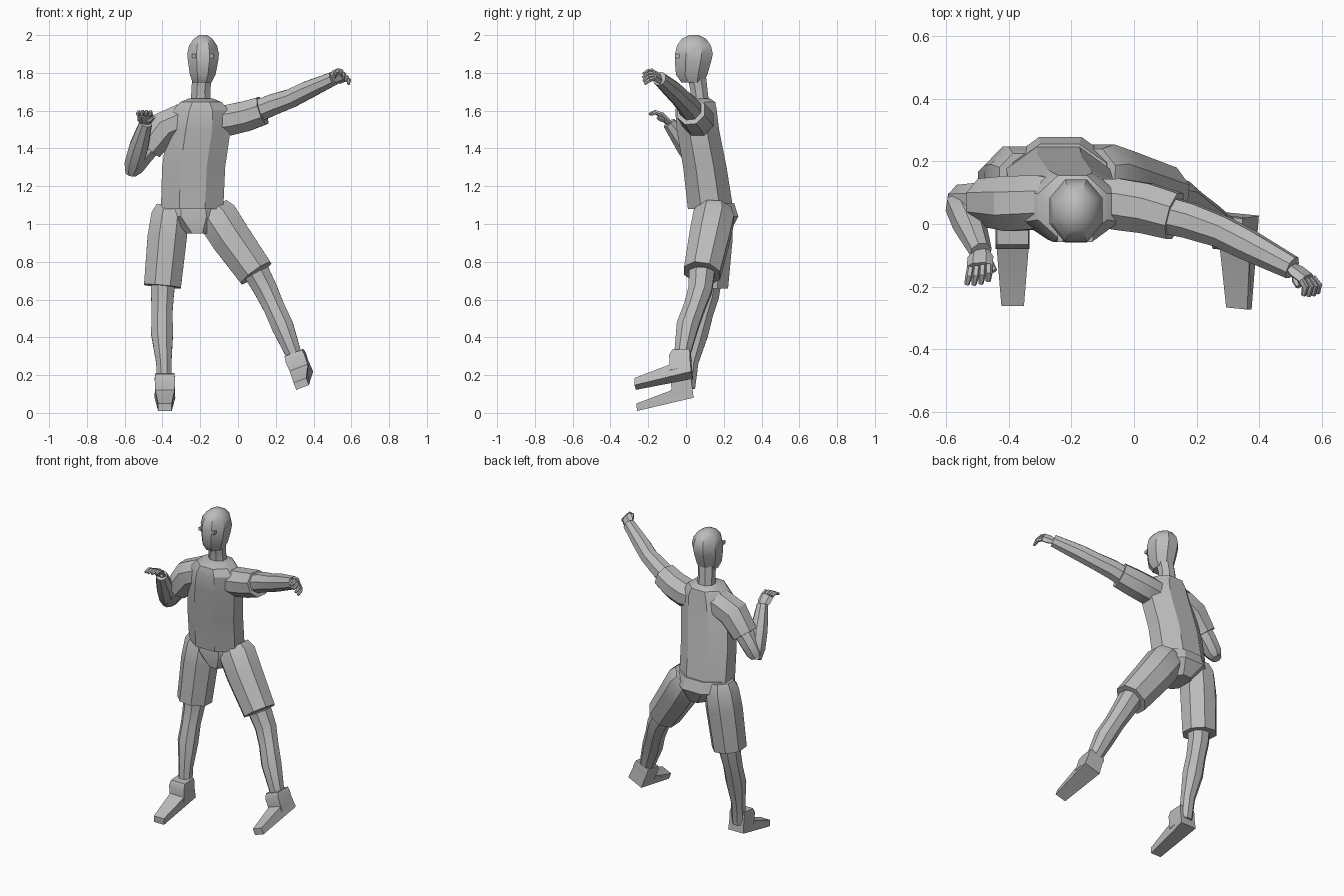
import bpy, bmesh, math
from mathutils import Vector, Matrix

cube = bpy.data.objects.get("Cube")
if cube:
    bpy.data.objects.remove(cube)

grey = bpy.data.materials.new("plain_grey")
grey.use_nodes = True
colour = (0.5, 0.5, 0.5, 1)
grey.diffuse_color = colour
grey.node_tree.nodes["Principled BSDF"].inputs["Base Color"].default_value = colour


def finish(name, bm):
    bmesh.ops.recalc_face_normals(bm, faces=bm.faces)
    mesh = bpy.data.meshes.new(name)
    bm.to_mesh(mesh)
    bm.free()
    mesh.materials.append(grey)
    obj = bpy.data.objects.new(name, mesh)
    bpy.context.collection.objects.link(obj)
    bpy.ops.object.select_all(action='DESELECT')
    obj.select_set(True)
    bpy.context.view_layer.objects.active = obj
    bpy.ops.object.shade_smooth_by_angle(angle=math.radians(32))
    return obj


def skin(name, loops):
    """Join rings of points into a closed tube."""
    bm = bmesh.new()
    rings = [[bm.verts.new(p) for p in loop] for loop in loops]
    n = len(rings[0])
    for a, b in zip(rings, rings[1:]):
        for i in range(n):
            j = (i + 1) % n
            bm.faces.new((a[i], a[j], b[j], b[i]))
    bm.faces.new(rings[0])
    bm.faces.new(rings[-1])
    return finish(name, bm)


def ring(centre, u, v, ru, rv, sides):
    grow = 1 / math.cos(math.pi / sides)
    angles = [2 * math.pi * (i + 0.5) / sides for i in range(sides)]
    return [centre + grow * (u * ru * math.cos(a) + v * rv * math.sin(a)) for a in angles]


def stack(name, rows, sides=8):
    """Level rings: x, y, z, half width, half depth."""
    X, Y = Vector((1, 0, 0)), Vector((0, 1, 0))
    return skin(name, [ring(Vector(r[:3]), X, Y, r[3], r[4], sides) for r in rows])


def limb(name, rows, sides=8, ref=(0, 1, 0), flat=1.0):
    """Rings square to a path: x, y, z, radius."""
    pts = [Vector(r[:3]) for r in rows]
    loops = []
    for i, p in enumerate(pts):
        t = (pts[min(i + 1, len(pts) - 1)] - pts[max(i - 1, 0)]).normalized()
        u = t.cross(Vector(ref)).normalized()
        v = u.cross(t)
        loops.append(ring(p, u, v, rows[i][3] * flat, rows[i][3], sides))
    return skin(name, loops)


# Head and neck
stack("head", [(-.19, .035, 1.75, .05, .06), (-.187, .03, 1.79, .068, .083),
               (-.185, .037, 1.86, .08, .096), (-.185, .042, 1.9, .084, .1),
               (-.185, .042, 1.945, .074, .09), (-.185, .042, 1.98, .05, .064),
               (-.185, .042, 2.0, .02, .026)])
stack("neck", [(-.197, .075, 1.62, .056, .05), (-.197, .07, 1.7, .05, .045),
               (-.19, .055, 1.79, .052, .05)])
for side, x in (("right", -.235), ("left", -.14)):
    stack(side + "_eye", [(x, -.04, 1.88, .009, .018), (x, -.04, 1.9, .009, .018)], 4)

# Shirt body and hips
stack("shirt", [(-.243, .13, 1.08, .165, .12), (-.235, .1, 1.3, .167, .115),
                (-.207, .063, 1.5, .168, .112), (-.196, .053, 1.6, .15, .11),
                (-.196, .055, 1.645, .11, .1), (-.197, .068, 1.665, .062, .058)])
stack("hips", [(-.237, .15, 1.11, .15, .105), (-.235, .157, 1.04, .165, .12),
               (-.215, .14, .95, .065, .09)])

# Sleeves
limb("right_sleeve", [(-.22, .07, 1.56, .07), (-.3, .07, 1.55, .085),
                      (-.39, .065, 1.51, .088), (-.475, .07, 1.4, .075)])
limb("left_sleeve", [(-.17, .07, 1.54, .07), (-.05, .063, 1.55, .082),
                     (.04, .05, 1.57, .08), (.13, .025, 1.6, .075)])

# Arms
limb("right_upper_arm", [(-.42, .07, 1.47, .06), (-.5, .075, 1.37, .055),
                         (-.55, .075, 1.3, .05), (-.565, .08, 1.27, .03)])
limb("right_forearm", [(-.565, .085, 1.265, .03), (-.552, .06, 1.32, .048),
                       (-.525, 0, 1.41, .05), (-.488, -.09, 1.535, .033)])
limb("left_arm", [(.06, .04, 1.58, .06), (.18, .01, 1.63, .056), (.28, -.025, 1.665, .05),
                  (.36, -.065, 1.705, .048), (.505, -.14, 1.77, .036)])


# Hands: a flat palm, four curled fingers and a thumb
def hand(side, wrist, knuckle, bend, tip, across, thumb):
    w, k, b, t, a, th = (Vector(p) for p in (wrist, knuckle, bend, tip, across, thumb))
    a.normalize()
    limb(side + "_palm", [(*w, .024), (*w.lerp(k, .4), .036), (*k, .036)],
         6, tuple(a), .45)
    for i in range(4):
        off = a * (i - 1.5) * .021
        reach = 1 - .08 * abs(i - 1.5)
        limb(f"{side}_finger_{i + 1}",
             [(*(k + off * .9), .011), (*(k + (b - k) * reach + off), .0105),
              (*(k + (t - k) * reach + off * 1.1), .007)], 6, tuple(a))
    limb(side + "_thumb", [(*w.lerp(k, .3), .013), (*w.lerp(th, .7), .012), (*th, .008)],
         6, tuple(a))


hand("right", (-.488, -.085, 1.53), (-.492, -.135, 1.58), (-.495, -.165, 1.593),
     (-.5, -.195, 1.58), (1, .15, 0), (-.445, -.15, 1.565))
hand("left", (.5, -.137, 1.768), (.55, -.175, 1.79), (.57, -.2, 1.785),
     (.565, -.23, 1.765), (.65, .1, -.75), (.525, -.2, 1.81))

# Shorts
limb("right_shorts_leg", [(-.355, .15, 1.1, .075), (-.36, .15, 1.05, .098),
                          (-.375, .143, .93, .104), (-.4, .125, .67, .098)])
limb("left_shorts_leg", [(-.135, .15, 1.075, .09), (-.108, .147, 1.035, .108),
                         (-.04, .125, .93, .106), (.095, .085, .74, .096)])

# Lower legs
limb("right_leg", [(-.395, .125, .72, .066), (-.4, .115, .62, .06), (-.402, .09, .53, .055),
                   (-.402, .06, .42, .058), (-.393, .025, .27, .041), (-.388, .01, .13, .038)])
limb("left_leg", [(.1, .083, .74, .068), (.148, .075, .65, .062), (.19, .045, .56, .056),
                  (.235, .008, .46, .058), (.295, -.02, .31, .042), (.325, -.025, .22, .038)])


# Shoes: side profile given width, with a collar round the ankle
def shoe(side, heel, roll, yaw):
    place = (Matrix.Translation(heel) @ Matrix.Rotation(yaw, 4, 'Z')
             @ Matrix.Rotation(roll, 4, 'Y'))
    profile = [(0, 0, .055), (-.3, -.07, .036), (-.302, -.03, .036),
               (-.13, .035, .05), (-.012, .1, .05)]
    loops = [[place @ Vector((s * w, y, z)) for y, z, w in profile] for s in (-1, 1)]
    skin(side + "_shoe", loops)
    collar = [((-.115, .01, .05), (-.01, .03, .05)), ((-.12, .095, .054), (-.01, .105, .054)),
              ((-.105, .125, .05), (-.015, .13, .05))]
    loops = [[place @ Vector((s * w, y, z)) for s, (y, z, w) in
              ((-1, f), (1, f), (1, b), (-1, b))] for f, b in collar]
    skin(side + "_shoe_collar", loops)


shoe("right", (-.387, .04, .08), 0, 0)
shoe("left", (.347, .032, .2), -.36, -.1)
